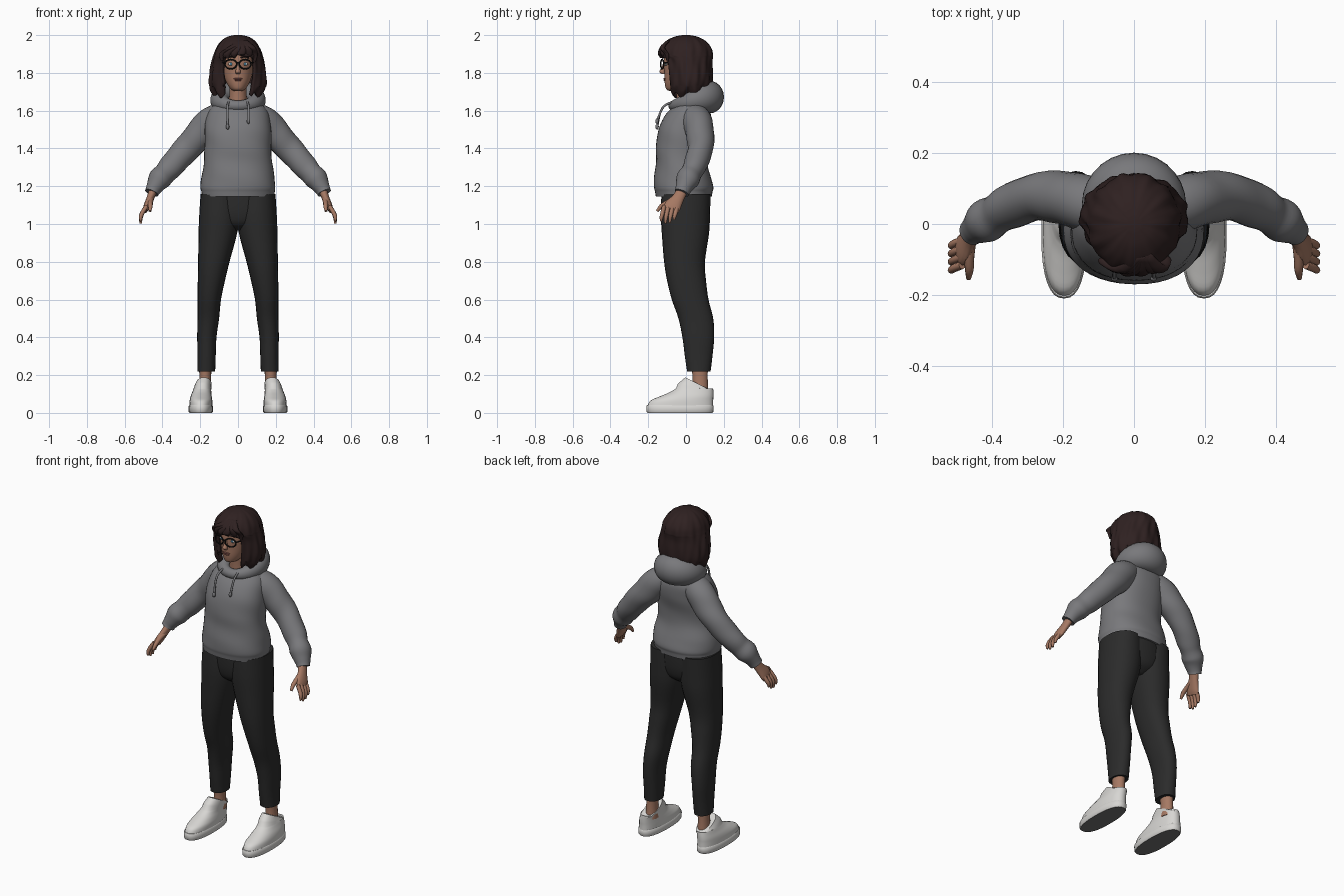
import bpy, bmesh, math
from mathutils import Vector


def material(name, r, g, b):
    m = bpy.data.materials.new(name)
    m.diffuse_color = (r, g, b, 1)
    return m


GREY = material("hoodie_grey", 0.19, 0.19, 0.20)
BLACK = material("trouser_black", 0.024, 0.024, 0.024)
HAIR = material("dark_brown_hair", 0.028, 0.015, 0.015)
SKIN = material("skin", 0.38, 0.19, 0.125)
WHITE = material("shoe_white", 0.68, 0.67, 0.65)
SOLE = material("sole_grey", 0.16, 0.16, 0.16)
FRAME = material("frame_black", 0.008, 0.008, 0.008)
LIP = material("lip_brown", 0.24, 0.09, 0.075)
EYE = material("eye_white", 0.6, 0.6, 0.58)
IRIS = material("iris_blue", 0.06, 0.22, 0.35)


def finish(name, bm, mats, angle=50):
    bmesh.ops.recalc_face_normals(bm, faces=bm.faces)
    me = bpy.data.meshes.new(name)
    bm.to_mesh(me)
    bm.free()
    for m in mats:
        me.materials.append(m)
    for p in me.polygons:
        p.use_smooth = True
    me.set_sharp_from_angle(angle=math.radians(angle))
    ob = bpy.data.objects.new(name, me)
    bpy.context.collection.objects.link(ob)
    return ob


def spline(rows, steps):
    """Catmull-Rom resampling of rows of numbers."""
    out, n = [], len(rows)
    for i in range(n - 1):
        a, b, c, d = rows[max(i - 1, 0)], rows[i], rows[i + 1], rows[min(i + 2, n - 1)]
        for k in range(steps):
            t = k / steps
            out.append([0.5 * (2 * q + (r - p) * t + (2 * p - 5 * q + 4 * r - s) * t * t
                               + (3 * q - p - 3 * r + s) * t ** 3)
                        for p, q, r, s in zip(a, b, c, d)])
    return out + [list(rows[-1])]


def loft(name, rows, mats, n=24, steps=4, flat=True, side=1, power=2.0,
         closed=False, ref=(0, 1, 0), ripple=None):
    """Skin rings (x, y, z, ra, rb[, tilt]); flat rings are level, others follow the path."""
    rows = rows if closed else spline(rows, steps)
    bm, rings, m = bmesh.new(), [], len(rows)
    for i, r in enumerate(rows):
        c = Vector(r[:3])
        u, v = Vector((1, 0, 0)), Vector((0, 1, r[5] if len(r) > 5 else 0))
        if not flat:
            lo, hi = (i - 1, (i + 1) % m) if closed else (max(i - 1, 0), min(i + 1, m - 1))
            t = (Vector(rows[hi][:3]) - Vector(rows[lo][:3])).normalized()
            u = Vector(ref).cross(t).normalized()
            v = t.cross(u)
        ring = []
        for k in range(n):
            a = 2 * math.pi * k / n
            ca, sa = math.cos(a), math.sin(a)
            f = ripple(a, c.z) if ripple else 1
            p = c + u * (r[3] * f * math.copysign(abs(ca) ** (2 / power), ca)) \
                  + v * (r[4] * f * math.copysign(abs(sa) ** (2 / power), sa))
            ring.append(bm.verts.new((p.x * side, p.y, p.z)))
        rings.append(ring)
    for i in range(m if closed else m - 1):
        A, B = rings[i], rings[(i + 1) % m]
        for k in range(n):
            j = (k + 1) % n
            bm.faces.new((A[k], A[j], B[j], B[k]))
    if not closed:
        bm.faces.new(rings[0])
        bm.faces.new(rings[-1])
    return finish(name, bm, mats)


def tube(name, pts, r, mat, n=10, side=1, ref=(0, 1, 0), closed=False):
    return loft(name, [(*p, r, r) for p in pts], [mat], n, 4, False, side, closed=closed, ref=ref)


def ball(name, loc, size, mat):
    bm = bmesh.new()
    bmesh.ops.create_uvsphere(bm, u_segments=16, v_segments=10, radius=1)
    for v in bm.verts:
        v.co = Vector([c * s + o for c, s, o in zip(v.co, size, loc)])
    return finish(name, bm, [mat])


# Hoodie body with gently creased cloth
loft("hoodie_body", [(0, -.012, 1.145, .192, .148), (0, -.013, 1.17, .194, .152),
                     (0, -.013, 1.195, .198, .157), (0, -.018, 1.25, .193, .15),
                     (0, -.025, 1.33, .18, .134), (0, -.023, 1.41, .177, .135),
                     (0, -.008, 1.5, .176, .138), (0, .012, 1.575, .165, .122),
                     (0, .022, 1.625, .135, .088), (0, .025, 1.655, .095, .06)],
     [GREY], n=40, steps=5, power=2.25,
     ripple=lambda a, z: 1 + .008 * math.sin(3 * a + 40 * z))

# Hood lying round the neck, thick behind and slim at the front
hood = []
for i in range(32):
    a = 2 * math.pi * i / 32
    w = (1 + math.cos(a)) / 2
    hood.append((.093 * math.sin(a), .03 + .095 * math.cos(a), 1.626 + .046 * w,
                 .028 + .048 * w, .028 + .058 * w))
loft("hood", hood, [GREY], flat=False, closed=True, ref=(0, 0, 1))

# Trouser seat
loft("trouser_seat", [(0, 0, 1.2, .185, .125), (0, 0, 1.12, .192, .127), (0, 0, 1.05, .19, .122),
                      (0, 0, 1.0, .14, .105), (0, 0, .965, .05, .06)], [BLACK], n=32)

# Limbs, hands and shoes on both sides
for side, tag in ((1, "left"), (-1, "right")):
    loft(tag + "_trouser_leg", [(.168, .068, .218, .047, .062), (.166, .067, .3, .048, .073),
                                (.165, .065, .4, .051, .084), (.157, .052, .5, .057, .092),
                                (.152, .022, .6, .062, .097), (.141, .003, .7, .072, .103),
                                (.128, -.008, .8, .083, .108), (.107, -.003, .95, .102, .125),
                                (.1, -.003, 1.05, .105, .13), (.1, 0, 1.16, .098, .13)],
         [BLACK], side=side, power=2.2)
    loft(tag + "_sleeve", [(.07, .04, 1.59, .06, .07), (.14, .06, 1.54, .083, .078),
                           (.205, .075, 1.47, .079, .075), (.275, .076, 1.395, .071, .067),
                           (.35, .048, 1.31, .066, .062), (.385, .028, 1.27, .058, .057),
                           (.415, .01, 1.238, .062, .061), (.436, -.006, 1.205, .048, .05),
                           (.45, -.016, 1.18, .039, .042), (.457, -.022, 1.165, .037, .04)],
         [GREY], flat=False, side=side,
         ripple=lambda a, z: 1 + .02 * math.sin(2 * a + 60 * z))
    loft(tag + "_palm", [(.444, -.012, 1.19, .023, .028), (.463, -.04, 1.14, .02, .032),
                         (.482, -.07, 1.095, .018, .044), (.492, -.08, 1.07, .012, .04)],
         [SKIN], n=16, flat=False, side=side)
    for i in range(4):
        y, drop = -.116 + .023 * i, (.012, 0, .004, .02)[i]
        loft(f"{tag}_finger_{i + 1}", [(.484, y, 1.095, .011, .011),
                                       (.506, y - .008, 1.06, .0115, .0115),
                                       (.515, y - .014, 1.03 + drop * .5, .010, .010),
                                       (.514, y - .016, 1.003 + drop, .006, .006)],
             [SKIN], n=10, flat=False, side=side)
    loft(tag + "_thumb", [(.46, -.05, 1.135, .016, .016), (.464, -.095, 1.115, .014, .014),
                          (.464, -.13, 1.095, .012, .012), (.466, -.153, 1.068, .007, .007)],
         [SKIN], n=10, flat=False, side=side)
    loft(tag + "_ankle", [(.175, .075, .1, .034, .044), (.174, .075, .18, .031, .04),
                          (.172, .072, .25, .034, .044)], [SKIN], n=16, side=side)
    sole = loft(tag + "_shoe_sole", [(.197, -.032, 0, .06, .172), (.197, -.032, .006, .064, .177),
                                     (.197, -.032, .036, .064, .178), (.197, -.032, .041, .06, .174)],
                [WHITE, SOLE], n=32, steps=1, side=side, power=2.4)
    for p in sole.data.polygons:
        p.material_index = 1 if p.normal.z < -.7 else 0
    loft(tag + "_shoe_upper", [(.197, -.03, .036, .061, .174), (.196, -.022, .065, .06, .166),
                               (.195, .003, .087, .056, .142), (.192, .03, .11, .05, .115, -.05),
                               (.187, .05, .135, .046, .093, -.2), (.181, .068, .152, .041, .071, -.5)],
         [WHITE], n=32, side=side, power=2.3)

    # Drawstring with a knotted end
    low = 1.545 if side > 0 else 1.515
    tube(tag + "_drawstring", [(.05, -.075, 1.645), (.055, -.115, 1.625), (.056, -.138, 1.585),
                               (.055, -.152, low)], .006, GREY, side=side)
    ball(tag + "_drawstring_knot", (.055 * side, -.153, low), (.009, .009, .015), GREY)

    # Eye, brow and spectacle parts
    ball(tag + "_eye", (.036 * side, -.103, 1.847), (.016, .007, .009), EYE)
    ball(tag + "_iris", (.036 * side, -.1085, 1.847), (.0075, .003, .0075), IRIS)
    tube(tag + "_brow", [(.015, -.12, 1.881), (.036, -.113, 1.886), (.056, -.096, 1.88)],
         .004, HAIR, side=side)
    rim = [(.038 + .031 * math.cos(t), -.126 + .008 * math.cos(t), 1.846 + .025 * math.sin(t))
           for t in (2 * math.pi * i / 24 for i in range(24))]
    tube(tag + "_lens_rim", rim, .004, FRAME, 8, side, closed=True)
    tube(tag + "_glasses_arm", [(.069, -.118, 1.853), (.084, -.08, 1.855), (.092, .01, 1.852)],
         .0035, FRAME, 8, side, ref=(0, 0, 1))

tube("glasses_bridge", [(-.009, -.132, 1.85), (0, -.135, 1.855), (.009, -.132, 1.85)],
     .0035, FRAME, 8)

# Head and neck
loft("neck", [(0, .01, 1.59, .06, .06), (0, 0, 1.66, .047, .05), (0, -.005, 1.76, .046, .052)], [SKIN])
loft("head", [(0, -.06, 1.705, .022, .03), (0, -.052, 1.716, .04, .054), (0, -.036, 1.75, .062, .077),
              (0, -.02, 1.8, .077, .095), (0, -.01, 1.86, .084, .108), (0, 0, 1.92, .084, .108),
              (0, 0, 1.965, .06, .08)], [SKIN], n=32)
loft("nose", [(0, -.108, 1.858, .007, .01), (0, -.12, 1.825, .01, .012), (0, -.126, 1.806, .014, .015),
              (0, -.118, 1.794, .011, .01)], [SKIN], n=12)
ball("upper_lip", (0, -.112, 1.769), (.023, .008, .0045), LIP)
ball("lower_lip", (0, -.111, 1.761), (.019, .008, .005), LIP)

# Hair shell: z, half width, half depth, y centre, face opening in degrees
hair_rows = spline([(2.0, .02, .02, 0, 0), (1.99, .058, .064, 0, 0), (1.965, .092, .108, 0, 0),
                    (1.93, .116, .136, 0, 0), (1.895, .128, .143, 0, 0), (1.88, .132, .138, .003, 34),
                    (1.85, .139, .128, .01, 37), (1.8, .149, .125, .016, 34),
                    (1.75, .152, .122, .018, 32), (1.71, .14, .115, .015, 33),
                    (1.68, .115, .1, .01, 38)], 4)
bm, rings, N = bmesh.new(), [], 80
for z, rx, ry, cy, gap in hair_rows:
    g = math.radians(max(gap, 0))
    ring = []
    for k in range(N + 1):
        a = g + (2 * math.pi - 2 * g) * k / N
        f = 1 + .022 * math.sin(11 * a + 14 * z) + .014 * math.sin(19 * a - 30 * z)
        hang = .014 * math.sin(9 * a) if z < 1.72 else 0
        ring.append(bm.verts.new((rx * f * math.sin(a), cy - ry * f * math.cos(a), z + hang)))
    rings.append(ring)
for A, B in zip(rings, rings[1:]):
    for k in range(N):
        bm.faces.new((A[k], A[k + 1], B[k + 1], B[k]))
bm.faces.new(rings[0][:-1])
bmesh.ops.remove_doubles(bm, verts=bm.verts, dist=.00005)
hair = finish("hair", bm, [HAIR], 70)
thick = hair.modifiers.new("thickness", "SOLIDIFY")
thick.thickness, thick.offset = .02, -1

# Fringe locks sweeping across the forehead
for i, (x0, x1, z1) in enumerate([(.02, -.085, 1.862), (.025, -.055, 1.875), (.025, -.02, 1.88),
                                  (.03, .02, 1.895), (.04, .06, 1.885), (.05, .09, 1.86)]):
    xm, ye = (x0 + x1) / 2, -.138 + 4.5 * x1 * x1
    loft(f"fringe_lock_{i + 1}", [(x0 * .8, -.09, 1.972, .012, .01), (xm, -.125, 1.935, .022, .014),
                                  (x1 * .95, ye, 1.9, .02, .012), (x1, ye + .004, z1, .005, .005)],
         [HAIR], n=12)
